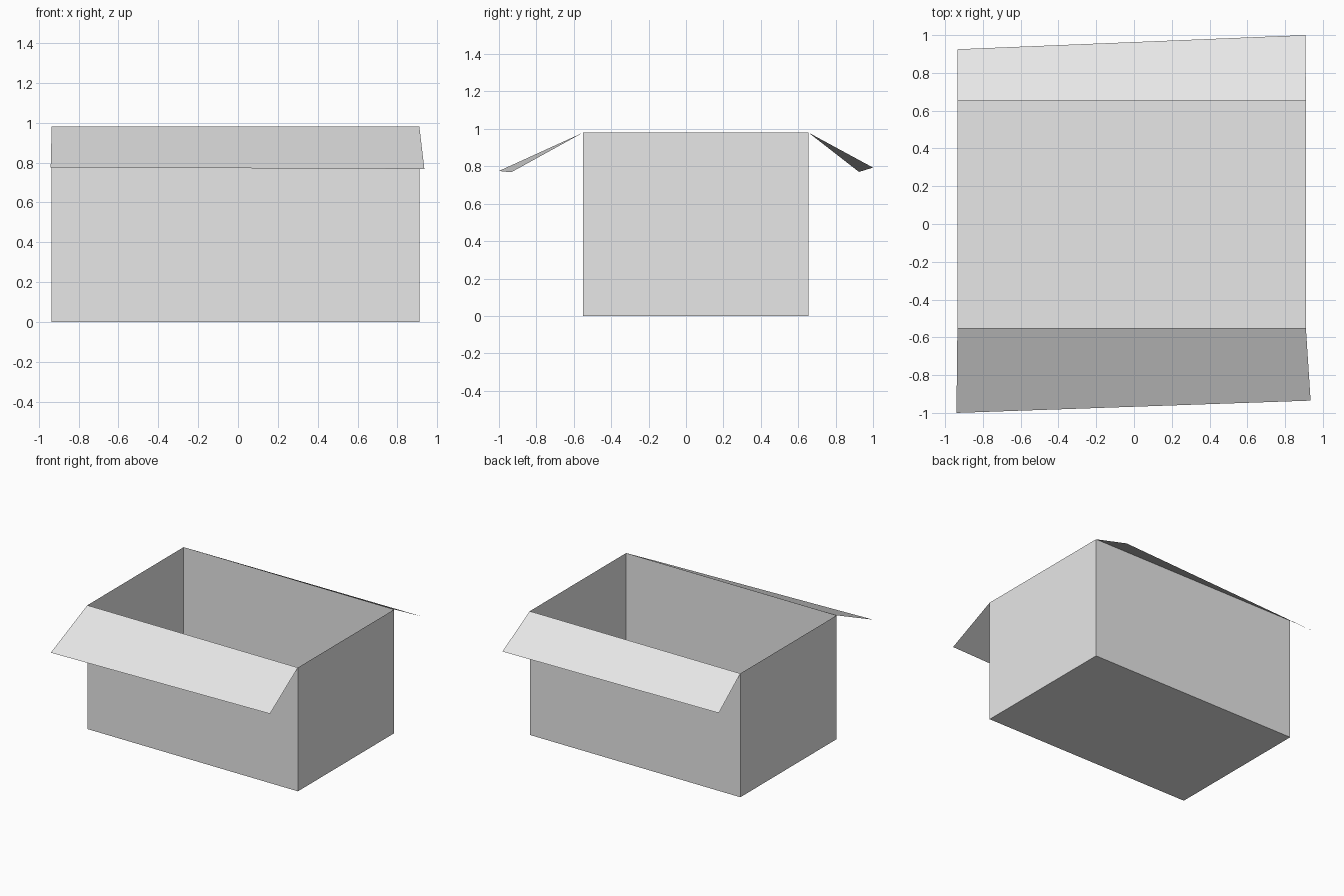
import bpy
import bmesh

default = bpy.data.objects.get("Cube")
if default:
    bpy.data.objects.remove(default, do_unlink=True)

# Plain grey board
board = bpy.data.materials.new("grey_board")
board.use_nodes = True
GREY = (0.8, 0.8, 0.8, 1.0)
board.diffuse_color = GREY
board.node_tree.nodes["Principled BSDF"].inputs["Base Color"].default_value = GREY

LEFT, RIGHT = -0.935, 0.91
FRONT, BACK = -0.55, 0.655
TOP = 0.98


def add_object(name, bm):
    mesh = bpy.data.meshes.new(name)
    bm.to_mesh(mesh)
    bm.free()
    mesh.materials.append(board)
    obj = bpy.data.objects.new(name, mesh)
    bpy.context.collection.objects.link(obj)
    return obj


# Open box: thin walls and a floor, no lid
bm = bmesh.new()
bmesh.ops.create_cube(bm, size=1)
for v in bm.verts:
    v.co.x = LEFT if v.co.x < 0 else RIGHT
    v.co.y = FRONT if v.co.y < 0 else BACK
    v.co.z = 0 if v.co.z < 0 else TOP
lid = [f for f in bm.faces if f.normal.z > 0.9]
bmesh.ops.delete(bm, geom=lid, context="FACES_ONLY")
add_object("box_body", bm)


# Folded flaps hinged on the long rims, each slightly skewed
def add_flap(name, hinge_y, outer_left, outer_right):
    bm = bmesh.new()
    corners = [(LEFT, hinge_y, TOP), (RIGHT, hinge_y, TOP), outer_right, outer_left]
    face = bm.faces.new([bm.verts.new(c) for c in corners])
    face.normal_update()
    if face.normal.z < 0:
        face.normal_flip()
    add_object(name, bm)


add_flap("front_flap", FRONT, (-0.94, -1.0, 0.775), (0.935, -0.935, 0.768))
add_flap("back_flap", BACK, (-0.935, 0.925, 0.77), (0.908, 1.0, 0.793))
